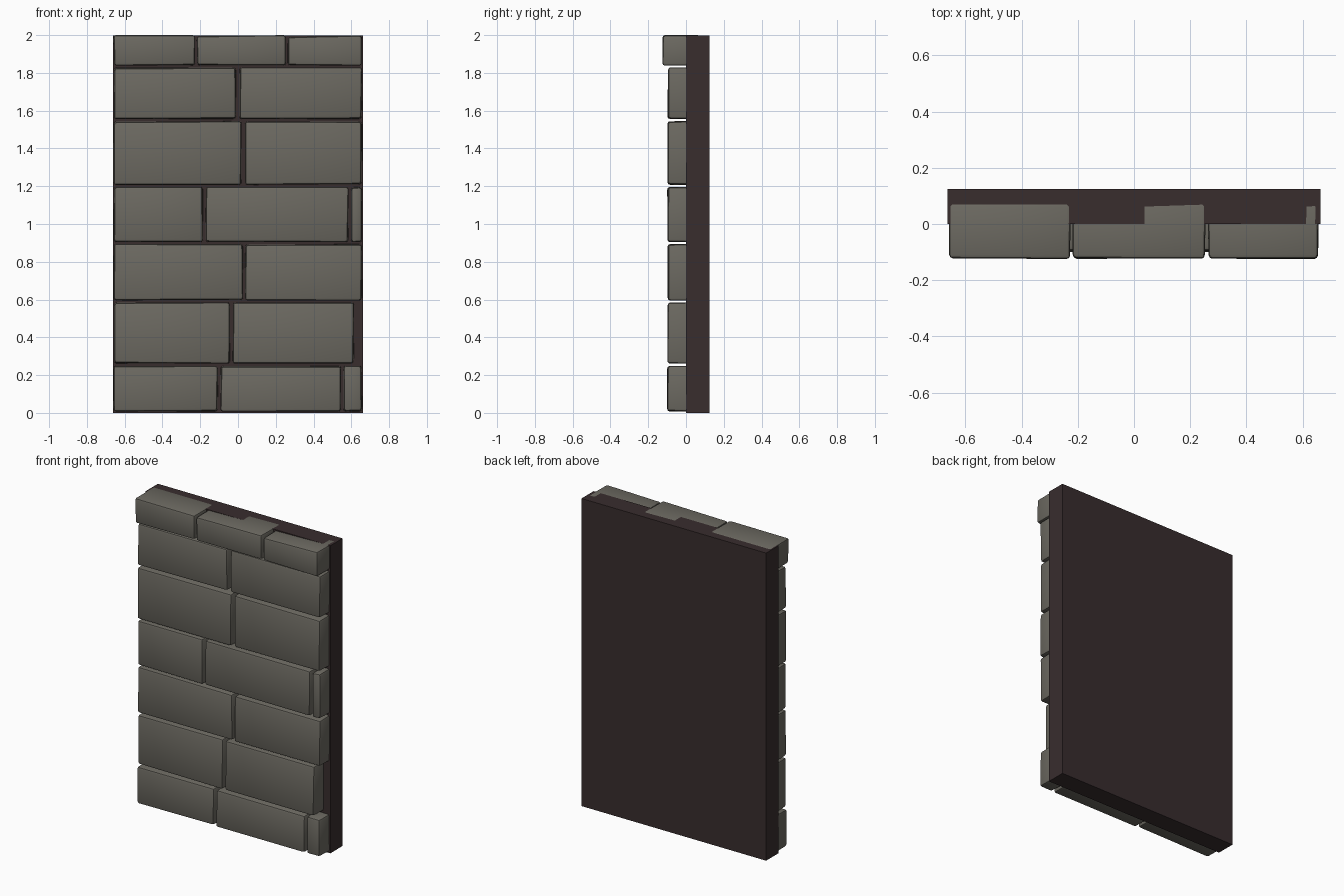
import bpy, bmesh, math, random

if "Cube" in bpy.data.objects:
    bpy.data.objects.remove(bpy.data.objects["Cube"])

random.seed(4)


def material(name, color):
    m = bpy.data.materials.new(name)
    m.diffuse_color = (*color, 1)
    m.use_nodes = True
    m.node_tree.nodes["Principled BSDF"].inputs["Base Color"].default_value = m.diffuse_color
    return m


STONE = material("grey stone", (0.150, 0.142, 0.120))
MORTAR = material("dark mortar", (0.040, 0.026, 0.027))


def box(name, x, y, z, mat, jitter=0.0, bevel=0.0, tops=None):
    """Box from ranges; jitter skews the front corners, tops sets left/right top heights."""
    bm = bmesh.new()
    bmesh.ops.create_cube(bm, size=1)
    for v in bm.verts:
        right, back, top = v.co.x > 0, v.co.y > 0, v.co.z > 0
        v.co = (x[right], y[back], z[top])
        if top and tops:
            v.co.z = tops[right]
        if jitter and not back:
            # front corners pull slightly inward, so stones taper
            v.co.x += random.uniform(0, jitter) * (-1 if right else 1)
            v.co.y += random.uniform(0, jitter)
            if not (top and tops):
                v.co.z += random.uniform(0, jitter) * (-1 if top else 1)
    if bevel:
        bmesh.ops.bevel(bm, geom=bm.edges[:], offset=bevel, segments=2,
                        profile=0.5, affect='EDGES', clamp_overlap=True)
    bmesh.ops.recalc_face_normals(bm, faces=bm.faces[:])
    me = bpy.data.meshes.new(name)
    bm.to_mesh(me)
    bm.free()
    me.materials.append(mat)
    ob = bpy.data.objects.new(name, me)
    bpy.context.collection.objects.link(ob)
    if bevel:
        bpy.ops.object.select_all(action='DESELECT')
        ob.select_set(True)
        bpy.context.view_layer.objects.active = ob
        bpy.ops.object.shade_smooth_by_angle(angle=math.radians(35))
    return ob


# Backing slab
box("backing_slab", (-0.663, 0.663), (0.0, 0.125), (0.0, 1.997), MORTAR)

# Stone courses: z range, then x ranges of the stones
L, R = -0.659, 0.657
COURSES = [
    ((0.006, 0.25), [(L, -0.106), (-0.094, 0.548), (0.556, R)]),
    ((0.26, 0.585), [(L, -0.042), (-0.028, 0.615)]),
    ((0.595, 0.895), [(L, 0.027), (0.037, R)]),
    ((0.903, 1.197), [(L, -0.184), (-0.171, 0.586), (0.597, R)]),
    ((1.207, 1.545), [(L, 0.020), (0.037, R)]),
    ((1.555, 1.83), [(L, -0.010), (0.006, R)]),
]
for i, (z, stones) in enumerate(COURSES):
    for j, x in enumerate(stones):
        box(f"stone_{i + 1}_{j + 1}", x, (-0.1, 0.07), z, STONE, 0.006, 0.013)

# Cap course: sits further forward, tops tilt slightly through the slab top
CAPS = [((L, -0.226), (2.0, 2.0)),
        ((-0.219, 0.256), (1.9935, 2.0)),
        ((0.262, R), (1.989, 1.998))]
for j, (x, tops) in enumerate(CAPS):
    box(f"cap_stone_{j + 1}", x, (-0.125, 0.075), (1.838, 2.0), STONE, 0.005, 0.013, tops)
